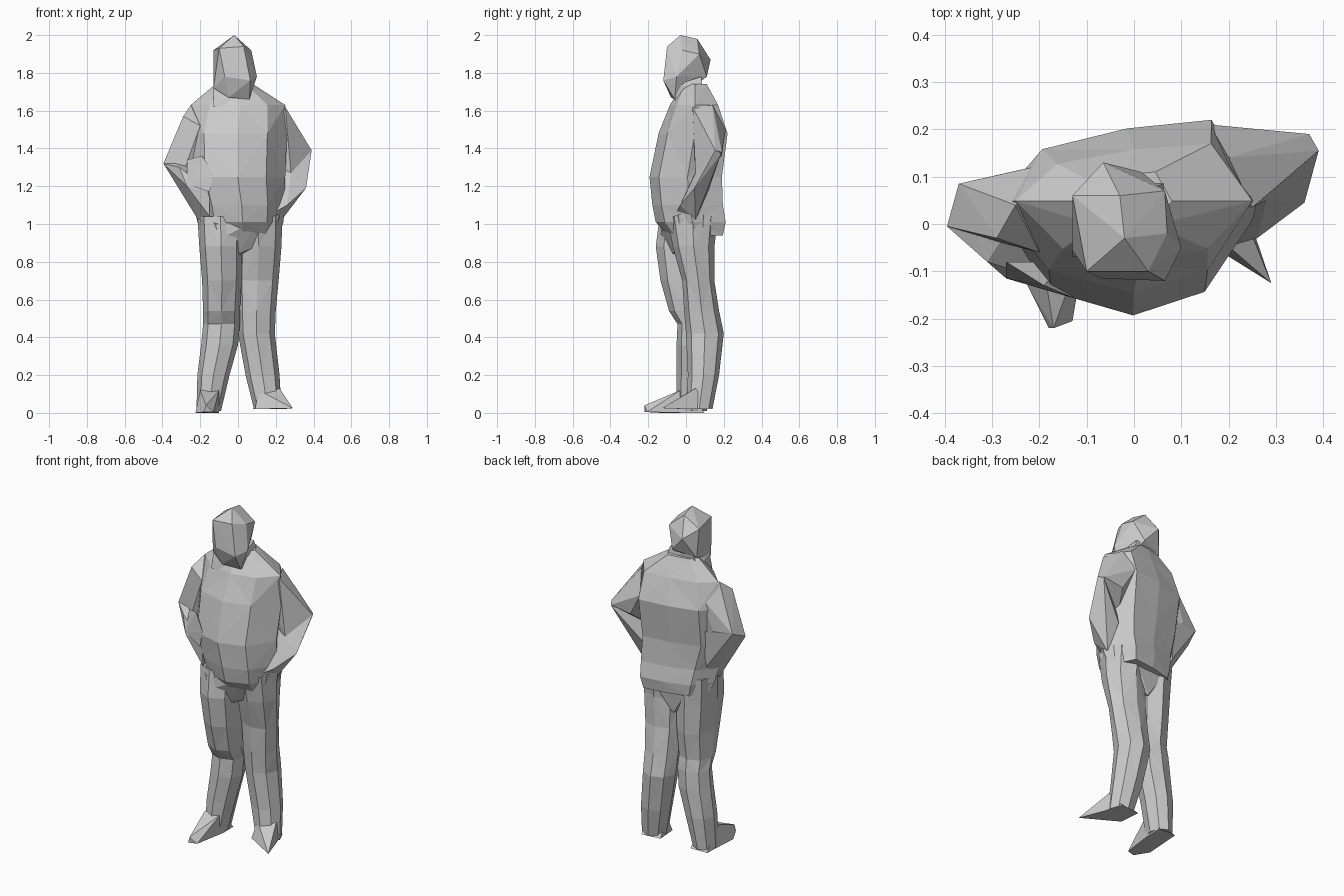
import bpy, bmesh

OCTAGON = [(0, -1), (.72, -.72), (1, 0), (.72, .72), (0, 1), (-.72, .72), (-1, 0), (-.72, -.72)]
# torso section: the back is turned slightly to one side
TWISTED = [(.05, -1), (.62, -.74), (1, .05), (.65, 1), (0, .90), (-.65, .66), (-1, .05), (-.6, -.74)]


def finish(name, bm):
    bmesh.ops.recalc_face_normals(bm, faces=bm.faces)
    mesh = bpy.data.meshes.new(name)
    bm.to_mesh(mesh)
    bm.free()
    obj = bpy.data.objects.new(name, mesh)
    bpy.context.collection.objects.link(obj)
    return obj


def loft(name, section, rings):
    """Join sections fitted to (z, x0, x1, y0, y1) boxes with triangles."""
    bm = bmesh.new()
    loops = []
    for z, x0, x1, y0, y1 in rings:
        cx, cy, rx, ry = (x0 + x1) / 2, (y0 + y1) / 2, (x1 - x0) / 2, (y1 - y0) / 2
        loops.append([bm.verts.new((cx + u * rx, cy + v * ry, z)) for u, v in section])
    n = len(section)
    for k, (a, b) in enumerate(zip(loops, loops[1:])):
        for i in range(n):
            j = (i + 1) % n
            if (i + k) % 2:
                tris = (a[i], a[j], b[j]), (a[i], b[j], b[i])
            else:
                tris = (a[i], a[j], b[i]), (a[j], b[j], b[i])
            for t in tris:
                bm.faces.new(t)
    bm.faces.new(loops[0])
    bm.faces.new(loops[-1])
    return finish(name, bm)


def hull(name, points):
    """Faceted solid wrapped around a few key points."""
    bm = bmesh.new()
    for p in points:
        bm.verts.new(p)
    res = bmesh.ops.convex_hull(bm, input=bm.verts)
    junk = {g for g in res["geom_interior"] + res["geom_unused"] if isinstance(g, bmesh.types.BMVert)}
    bmesh.ops.delete(bm, geom=list(junk), context='VERTS')
    return finish(name, bm)


# Head and neck
hull("head", [
    (-.02, -.03, 2), (-.10, -.10, 1.93), (.03, -.10, 1.94), (-.13, .06, 1.92), (.07, -.02, 1.92),
    (-.03, .06, 1.98), (.065, .07, 1.90), (-.065, .13, 1.87), (.015, .11, 1.78),
    (.10, -.05, 1.78), (-.13, -.055, 1.72), (.065, -.12, 1.76), (-.07, -.115, 1.78),
    (-.12, .07, 1.75), (.06, -.06, 1.66), (-.05, -.08, 1.67)])
hull("neck", [
    (-.13, -.07, 1.62), (.06, -.06, 1.64), (-.13, .07, 1.69), (.07, .09, 1.71),
    (-.13, -.04, 1.74), (.07, -.04, 1.74), (-.09, .08, 1.78), (.05, .08, 1.78)])

# Jacket
loft("jacket", TWISTED, [
    (1.74, -.12, .08, -.02, .11),
    (1.63, -.25, .25, -.085, .17),
    (1.48, -.29, .26, -.145, .22),
    (1.25, -.28, .25, -.193, .19),
    (1.10, -.235, .25, -.178, .195),
    (1.01, -.215, .24, -.16, .21),
    (.94, -.19, .22, -.10, .195)])

# Arms, bent with the hands near the hips and the sleeves meeting the body
hull("left_upper_arm", [
    (-.25, .04, 1.63), (-.29, -.03, 1.57), (-.17, .13, 1.57), (-.395, -.005, 1.32), (-.37, .085, 1.36),
    (-.26, .11, 1.36), (-.20, -.06, 1.52), (-.28, -.04, 1.30), (-.18, .10, 1.30), (-.18, 0, 1.3)])
hull("left_forearm", [
    (-.395, -.005, 1.32), (-.37, .085, 1.36), (-.31, -.08, 1.30), (-.27, -.115, 1.20),
    (-.15, -.13, 1.17), (-.15, -.12, 1.04), (-.21, -.02, 1.02), (-.20, .09, 1.12), (-.18, .12, 1.34)])
hull("left_hand", [
    (-.27, -.115, 1.21), (-.15, -.15, 1.17), (-.13, -.155, 1.27), (-.19, -.13, 1.36), (-.27, -.08, 1.34),
    (-.15, -.08, 1.25)])
hull("right_upper_arm", [
    (.25, .035, 1.62), (.20, .14, 1.63), (.16, .21, 1.50), (.20, .04, 1.45), (.39, .155, 1.39),
    (.37, .19, 1.38), (.28, .05, 1.27), (.24, .19, 1.36), (.18, .08, 1.27)])
hull("right_forearm", [
    (.39, .155, 1.39), (.37, .185, 1.37), (.28, .05, 1.27), (.36, .045, 1.19),
    (.26, -.03, 1.10), (.23, .05, 1.02), (.19, -.05, 1.06), (.21, .12, 1.18), (.19, .07, 1.32)])

# Hips joining the trouser legs
hull("hips", [
    (-.20, -.05, 1.05), (-.12, -.14, 1.0), (.10, -.12, 1.02), (.22, -.04, 1.05), (.22, .09, 1.05),
    (.13, .16, 1.0), (-.13, .14, 1.0), (-.20, .06, 1.05), (-.19, -.05, .92), (-.10, -.14, .92),
    (.21, .09, .92), (.19, -.03, .92), (.0, -.07, .84), (.0, .12, .80)])

# Trouser legs, the left one stepping forward
loft("left_leg", OCTAGON, [
    (1.04, -.215, .03, -.14, .15),
    (.88, -.205, .025, -.16, .145),
    (.70, -.19, .02, -.135, .14),
    (.54, -.185, .01, -.09, .12),
    (.47, -.185, .01, -.045, .13),
    (.36, -.195, .0, -.05, .135),
    (.20, -.215, -.045, -.05, .13),
    (.01, -.22, -.09, -.05, .11)])
loft("right_leg", OCTAGON, [
    (1.04, -.02, .235, -.10, .17),
    (.88, -.01, .23, -.07, .15),
    (.70, -.01, .215, -.02, .15),
    (.54, -.005, .20, -.01, .175),
    (.42, .0, .195, .0, .20),
    (.20, .04, .22, .01, .175),
    (.02, .085, .23, .0, .14)])

# Shoes
hull("left_shoe", [
    (-.225, -.13, 0), (-.18, -.22, .005), (-.17, -.22, .04), (-.13, -.205, .005), (-.10, 0, 0),
    (-.21, .10, 0), (-.10, .10, 0), (-.20, -.03, .12), (-.10, -.03, .12), (-.16, -.11, .07)])
hull("right_shoe", [
    (.29, -.125, .025), (.24, .02, .02), (.08, .13, .02), (.20, .14, .02), (.09, 0, .02),
    (.22, .05, .13), (.235, -.04, .055), (.11, .03, .12)])
